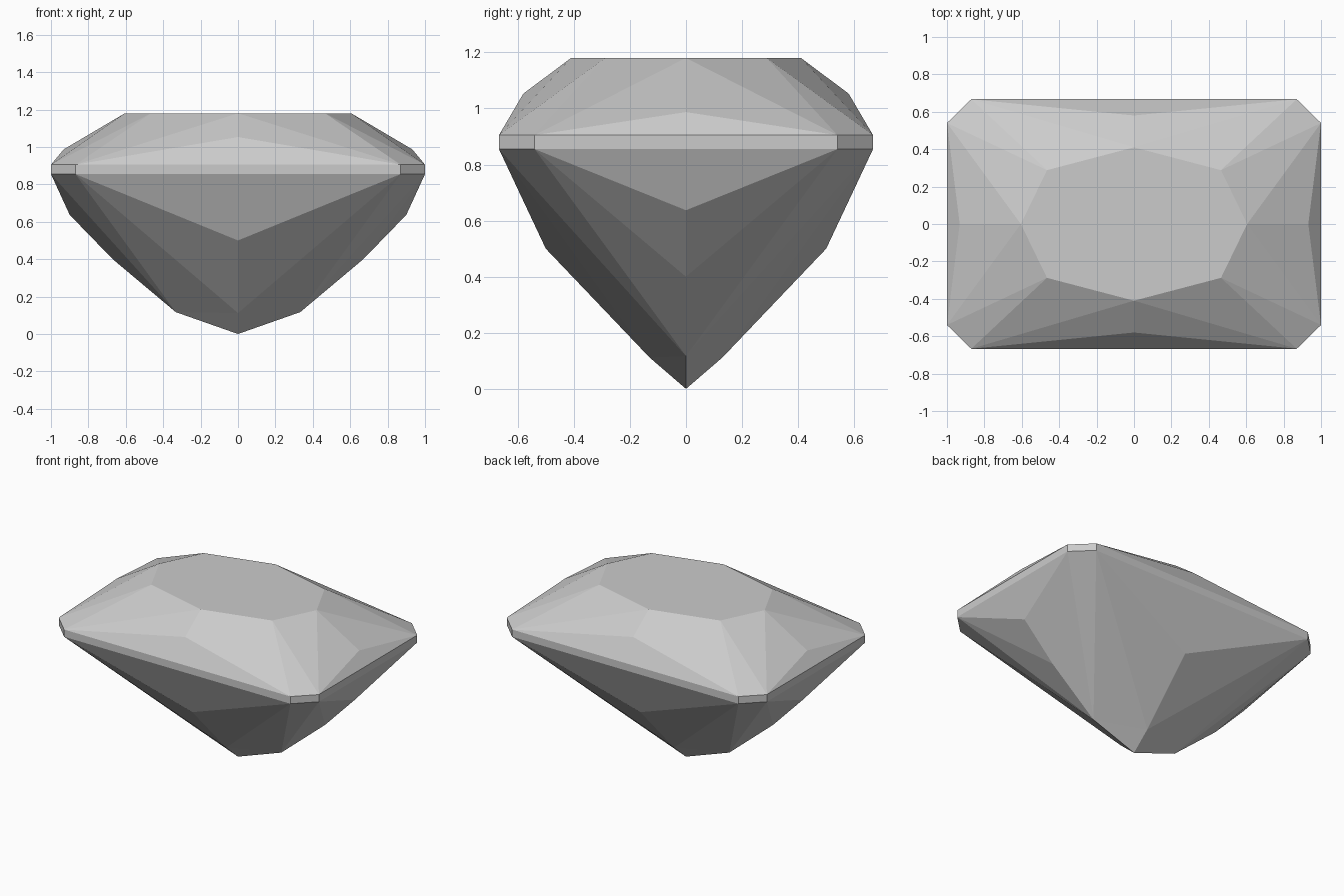
import bpy
import bmesh
from mathutils import Vector

cube = bpy.data.objects.get("Cube")
if cube:
    bpy.data.objects.remove(cube, do_unlink=True)

# One grey stone material
GREY = (0.6, 0.6, 0.6, 1.0)
stone = bpy.data.materials.new("grey_stone")
stone.use_nodes = True
stone.diffuse_color = GREY
stone.node_tree.nodes["Principled BSDF"].inputs["Base Color"].default_value = GREY

# Key heights
TOP, RIM_TOP, RIM_LOW = 1.18, 0.905, 0.855


def corner(z):
    """The two rim points of one clipped corner."""
    return (0.87, 0.667, z), (1.0, 0.54, z)


def mirrored_shell(name, quarter_faces):
    """Mirror the facets of one quarter into all four and weld the seams."""
    bm = bmesh.new()
    for sx in (1, -1):
        for sy in (1, -1):
            for face in quarter_faces:
                pts = [Vector((x * sx, y * sy, z)) for x, y, z in face]
                normal = (pts[1] - pts[0]).cross(pts[2] - pts[0])
                # Wind every facet so that it faces away from the core
                if normal.dot(pts[0] - Vector((0, 0, 0.8))) < 0:
                    pts.reverse()
                bm.faces.new([bm.verts.new(p) for p in pts])
    bmesh.ops.remove_doubles(bm, verts=bm.verts, dist=0.0005)
    # Join the halves of each facet that crosses a mirror plane
    bmesh.ops.dissolve_limit(bm, angle_limit=0.005, verts=bm.verts, edges=bm.edges)
    mesh = bpy.data.meshes.new(name)
    bm.to_mesh(mesh)
    bm.free()
    mesh.materials.append(stone)
    obj = bpy.data.objects.new(name, mesh)
    bpy.context.collection.objects.link(obj)
    return obj


# Crown: flat table, star facets and rim facets
a, b = corner(RIM_TOP)
rim_y, rim_x = (0, a[1], RIM_TOP), (b[0], 0, RIM_TOP)
table_y, table_c, table_x = (0, 0.41, TOP), (0.465, 0.288, TOP), (0.605, 0, TOP)
break_y, break_x = (0, 0.58, 1.053), (0.932, 0, 0.987)
mirrored_shell("crown", [
    ((0, 0, TOP), table_x, table_c, table_y),
    (rim_y, a, break_y),
    (break_y, a, table_y),
    (table_y, a, table_c),
    (a, b, table_c),
    (table_c, b, table_x),
    (table_x, b, break_x),
    (break_x, b, rim_x),
])

# Girdle: thin upright band
c, d = corner(RIM_LOW)
low_y, low_x = (0, c[1], RIM_LOW), (d[0], 0, RIM_LOW)
mirrored_shell("girdle", [
    (rim_y, a, c, low_y),
    (a, b, d, c),
    (b, rim_x, low_x, d),
])

# Pavilion: stepped facets closing down to the tip
step_y, keel_y = (0, 0.5, 0.5), (0, 0.13, 0.112)
step_x, mid_x, keel_x = (0.9, 0, 0.637), (0.67, 0, 0.4), (0.333, 0, 0.117)
tip = (0, 0, 0)
mirrored_shell("pavilion", [
    (low_y, c, step_y),
    (step_y, c, keel_y),
    (keel_y, c, keel_x),
    (c, d, keel_x),
    (keel_x, d, mid_x),
    (mid_x, d, step_x),
    (step_x, d, low_x),
    (keel_y, keel_x, tip),
])
